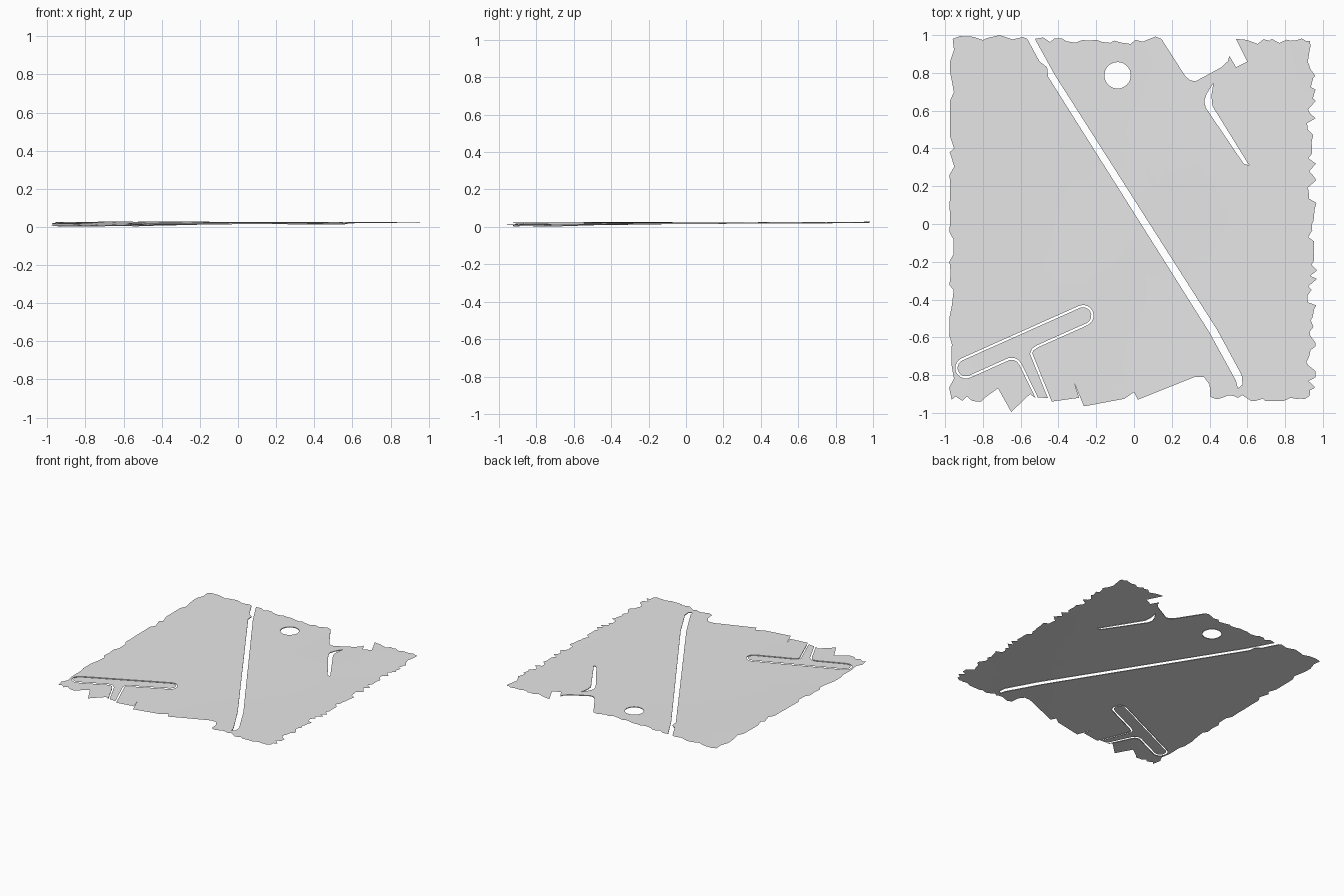
import bpy
import bmesh
import math
import random
from mathutils import Vector

random.seed(4)
cube = bpy.data.objects.get("Cube")
if cube:
    bpy.data.objects.remove(cube)

grey = bpy.data.materials.new("plain_grey")
grey.use_nodes = True
COLOUR = (0.8, 0.8, 0.8, 1)
grey.diffuse_color = COLOUR
grey.node_tree.nodes["Principled BSDF"].inputs["Base Color"].default_value = COLOUR


def height(x, y):
    """Gently warped ground: low at the front right-hand corner, nearly level elsewhere."""
    u, v = (x + 1) / 2, (y + 1) / 2
    front = 0.004 + 0.02 * u
    back = 0.028 - 0.002 * u
    return front + (back - front) * v + 0.001 * math.sin(5 * x) * math.sin(4 * y)


def finish(name, bm):
    mesh = bpy.data.meshes.new(name)
    bm.to_mesh(mesh)
    bm.free()
    mesh.materials.append(grey)
    obj = bpy.data.objects.new(name, mesh)
    bpy.context.collection.objects.link(obj)
    for poly in mesh.polygons:
        poly.use_smooth = True
    return obj


def sheet(name, *loops):
    """Thin sheet filled between an outline and optional holes, draped on the ground."""
    bm = bmesh.new()
    edges = []
    for loop in loops:
        verts = [bm.verts.new((x, y, 0)) for x, y in loop]
        edges += [bm.edges.new((verts[i - 1], verts[i])) for i in range(len(verts))]
    bmesh.ops.triangle_fill(bm, use_beauty=True, edges=edges)
    for i in range(-4, 5):
        for axis in (Vector((1, 0, 0)), Vector((0, 1, 0))):
            geom = bm.verts[:] + bm.edges[:] + bm.faces[:]
            bmesh.ops.bisect_plane(bm, geom=geom, plane_co=axis * i / 5, plane_no=axis)
    bm.normal_update()
    for face in bm.faces:
        if face.normal.z < 0:
            face.normal_flip()
    for v in bm.verts:
        v.co.z = height(v.co.x, v.co.y)
    return finish(name, bm)


def rim(name, path, closed=False):
    """Shallow upright lip hanging from a cut edge."""
    bm = bmesh.new()
    rows = []
    for x, y in path:
        z = height(x, y)
        rows.append((bm.verts.new((x, y, z)), bm.verts.new((x, y, max(z - 0.006, 0)))))
    for i in range(0 if closed else 1, len(rows)):
        a, b = rows[i - 1], rows[i]
        bm.faces.new((a[0], b[0], b[1], a[1]))
    return finish(name, bm)


def jag(a, b, count, amount, spike=1.0):
    """Torn edge from a to b, leaving out both ends; outward is left of travel."""
    a, b = Vector(a), Vector(b)
    d = (b - a).normalized()
    out = Vector((-d.y, d.x))
    points = []
    for i in range(1, count):
        t = (i + random.uniform(-0.35, 0.35)) / count
        push = random.uniform(-amount, amount)
        if random.random() < 0.3:
            push = amount * spike
        points.append(tuple(a.lerp(b, t) + out * push))
    return points


def arc(centre, radius, start, end, steps=10):
    return [(centre[0] + radius * math.cos(start + (end - start) * i / steps),
             centre[1] + radius * math.sin(start + (end - start) * i / steps))
            for i in range(steps + 1)]


def offset(path, distance):
    """Shift an open path to its left."""
    result = []
    for i, p in enumerate(path):
        q, r = path[max(i - 1, 0)], path[min(i + 1, len(path) - 1)]
        d = (Vector(r) - Vector(q)).normalized()
        result.append((p[0] - d.y * distance, p[1] + d.x * distance))
    return result


# T-shaped slot: a slanted capsule with a stem running off the front edge
left_end, right_end = (-0.89, -0.762), (-0.27, -0.485)
tilt = math.atan2(right_end[1] - left_end[1], right_end[0] - left_end[0])
quarter = math.pi / 2
t_path = ([(-0.515, -0.92), (-0.6, -0.745), (-0.615, -0.725), (-0.635, -0.714), (-0.66, -0.714)]
          + arc(left_end, 0.05, tilt - quarter, tilt - 3 * quarter)
          + arc(right_end, 0.05, tilt + quarter, tilt - quarter)
          + [(-0.51, -0.647), (-0.535, -0.664), (-0.545, -0.685), (-0.45, -0.92)])
t_outer, t_inner = offset(t_path, 0.006), offset(t_path, -0.006)

# Long diagonal channel
channel_left = [(-0.565, 0.98), (-0.5, 0.86), (-0.46, 0.83), (-0.455, 0.78),
                (0.4, -0.575), (0.54, -0.83), (0.55, -0.87)]
channel_right = [(-0.525, 0.98), (-0.42, 0.79), (0.44, -0.56), (0.57, -0.8),
                 (0.575, -0.85), (0.55, -0.87)]
front_join = (0.55, -0.92)

# Seams between the strips
seam_one = [(-0.31, 0.96), (-0.08, 0.53), (0.415, -0.215), (0.66, -0.56),
            (0.76, -0.757), (0.83, -0.92)]
seam_two = [(-0.066, 0.96), (0.93, -0.57)]
seam_three = [(0.61, 0.31), (0.94, -0.215)]

# Left ground with a torn border
front_edge = [(0.405, -0.915), (0.4, -0.85), (0.37, -0.81), (0.32, -0.81), (0.02, -0.93),
              (0, -0.89), (-0.05, -0.925), (-0.235, -0.96), (-0.265, -0.965),
              (-0.315, -0.845), (-0.29, -0.92), (-0.435, -0.94)]
front_spikes = [(-0.55, -0.9), (-0.65, -0.995), (-0.72, -0.87), (-0.79, -0.92)]
corner_front, corner_back = (-0.965, -0.93), (-0.96, 0.98)
left_outline = (channel_left + [front_join]
                + jag(front_join, (0.405, -0.915), 5, 0.012)[::1] + front_edge
                + t_outer[::-1] + front_spikes
                + jag((-0.79, -0.92), corner_front, 6, 0.02) + [corner_front]
                + jag(corner_front, corner_back, 34, 0.014) + [corner_back]
                + jag(corner_back, (-0.72, 0.975), 8, 0.015) + [(-0.71, 1.0)]
                + jag((-0.69, 0.97), channel_left[0], 5, 0.012))
# Outward lies left of travel on every torn edge when the outline runs clockwise
sheet("left_ground", left_outline)
sheet("t_shaped_pad", t_inner)

# Strip beside the channel
sheet("channel_strip", channel_right + [front_join]
      + jag(seam_one[-1], front_join, 9, 0.018)[::-1] + seam_one[::-1]
      + jag(channel_right[0], seam_one[0], 6, 0.015)[::-1])

# Middle strip with a round opening
hole = arc((-0.087, 0.787), 0.07, 0, math.tau, 32)[:-1]
front_right = (0.93, -0.91)
sheet("middle_strip", seam_one + jag(front_right, seam_one[-1], 4, 0.015)[::-1]
      + [front_right] + jag(seam_two[1], front_right, 13, 0.02, 1.5)[::-1]
      + seam_two[::-1] + jag(seam_one[0], seam_two[0], 7, 0.015)[::-1], hole)

# Outer strip, bordered by the notch and the bent slot
notch_left = [(0.145, 0.98), (0.27, 0.785), (0.295, 0.762), (0.325, 0.755)]
notch_right = [(0.325, 0.755), (0.463, 0.83), (0.497, 0.862), (0.505, 0.89)]
bend = (0.42, 0.745)
slot_left = [bend, (0.385, 0.69), (0.372, 0.65), (0.38, 0.615), (0.58, 0.32), (0.61, 0.31)]
slot_right = [bend, (0.41, 0.68), (0.415, 0.625), (0.61, 0.31)]
sheet("outer_strip", seam_two + jag(seam_three[1], seam_two[1], 13, 0.022, 1.4)[::-1]
      + seam_three[::-1] + slot_left[-2::-1] + notch_left[::-1]
      + jag(seam_two[0], notch_left[0], 6, 0.015)[::-1])

# Back right corner ground and the fragment beyond its seam
back_seam, back_corner = (0.83, 0.97), (0.93, 0.97)
sheet("corner_ground", slot_right + seam_three[1:]
      + jag(back_corner, seam_three[1], 40, 0.018, 1.6)[::-1] + [back_corner]
      + jag(back_seam, back_corner, 4, 0.012)[::-1] + [back_seam])
sheet("back_fragment", notch_right + [(0.54, 0.83), (0.6, 0.86), (0.54, 0.98)]
      + jag((0.56, 0.96), back_seam, 9, 0.014) + [back_seam, bend])

# Lips around the cut edges
rim("hole_rim", hole, True)
rim("channel_left_rim", channel_left)
rim("channel_right_rim", channel_right)
rim("notch_rim", notch_left + notch_right[1:])
rim("slot_left_rim", slot_left)
rim("slot_right_rim", slot_right)
rim("t_slot_rim", t_outer)
